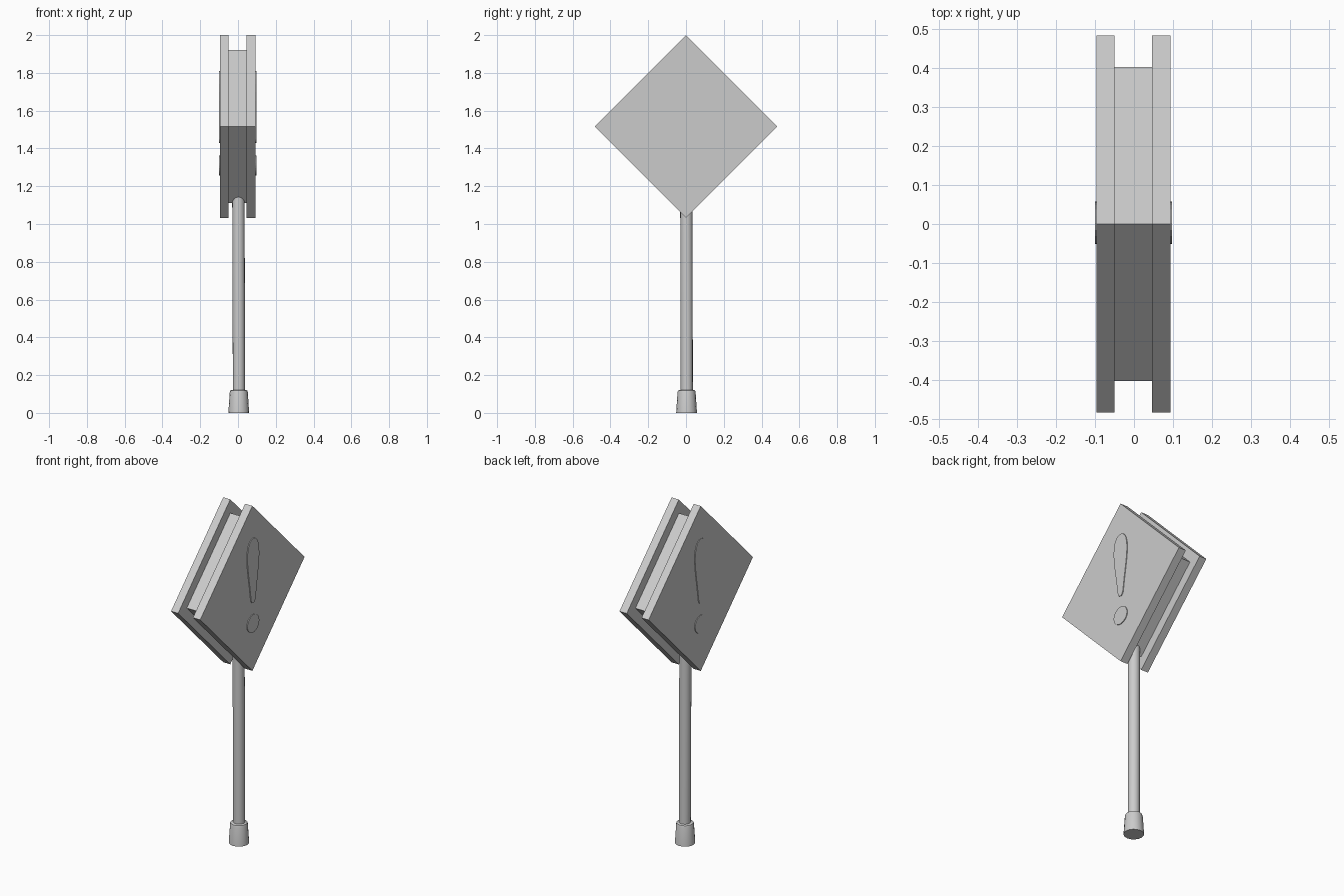
import bpy, bmesh, math
from mathutils import Vector

if "Cube" in bpy.data.objects:
    bpy.data.objects.remove(bpy.data.objects["Cube"])


def finish(name, bm, smooth=False):
    bmesh.ops.recalc_face_normals(bm, faces=bm.faces[:])
    mesh = bpy.data.meshes.new(name)
    bm.to_mesh(mesh)
    bm.free()
    obj = bpy.data.objects.new(name, mesh)
    bpy.context.collection.objects.link(obj)
    if smooth:
        bpy.ops.object.select_all(action='DESELECT')
        obj.select_set(True)
        bpy.context.view_layer.objects.active = obj
        bpy.ops.object.shade_smooth_by_angle(angle=math.radians(35))
    return obj


def slab(name, outline, x0, x1):
    """Extrude a (y, z) outline from x0 to x1."""
    bm = bmesh.new()
    face = bm.faces.new([bm.verts.new((x0, y, z)) for y, z in outline])
    ext = bmesh.ops.extrude_face_region(bm, geom=[face])
    moved = [v for v in ext["geom"] if isinstance(v, bmesh.types.BMVert)]
    bmesh.ops.translate(bm, verts=moved, vec=(x1 - x0, 0, 0))
    return finish(name, bm)


def tube(name, rings, sides=16):
    """Closed solid through rings of (centre x, centre y, z, radius)."""
    bm = bmesh.new()
    loops = []
    for cx, cy, z, r in rings:
        angles = [2 * math.pi * i / sides for i in range(sides)]
        loops.append([bm.verts.new((cx + r * math.cos(a), cy + r * math.sin(a), z))
                      for a in angles])
    for lo, hi in zip(loops, loops[1:]):
        for i in range(sides):
            j = (i + 1) % sides
            bm.faces.new((lo[i], lo[j], hi[j], hi[i]))
    bm.faces.new(loops[0])
    bm.faces.new(loops[-1])
    return finish(name, bm, True)


def diamond(h, z=1.516):
    return [(0, z - h), (h, z), (0, z + h), (-h, z)]


# Sign core and the two larger outer plates
slab("sign_core", diamond(0.404), -0.05, 0.046)
slab("sign_plate_left", diamond(0.484), -0.096, -0.05)
slab("sign_plate_right", diamond(0.484), 0.046, 0.0935)

# Raised warning mark: teardrop (half width, z) and dot, on both faces
half = [(0.018, 1.806), (0.034, 1.793), (0.046, 1.77), (0.053, 1.74), (0.055, 1.70),
        (0.051, 1.65), (0.042, 1.59), (0.032, 1.53), (0.024, 1.475), (0.020, 1.448),
        (0.012, 1.434)]
yc = 0.003
drop = ([(yc, 1.81)] + [(yc + w, z) for w, z in half] + [(yc, 1.43)]
        + [(yc - w, z) for w, z in reversed(half)])
dot = [(yc + 0.055 * math.cos(a), 1.31 + 0.052 * math.sin(a))
       for a in (2 * math.pi * i / 24 for i in range(24))]
for side, x0, x1 in (("left", -0.100, -0.094), ("right", 0.092, 0.098)):
    slab("mark_stroke_" + side, drop, x0, x1)
    slab("mark_dot_" + side, dot, x0, x1)

# Pole with a very slight lean, ending inside the core
tube("pole", [(0.005, 0.004, 0.08, 0.032), (0.002, 0.002, 1.25, 0.033)])

# Tapered foot with a softened top rim
tube("pole_foot", [(0.004, 0.003, 0.0, 0.055), (0.004, 0.003, 0.108, 0.048),
                   (0.004, 0.003, 0.118, 0.045), (0.004, 0.003, 0.121, 0.039)])
